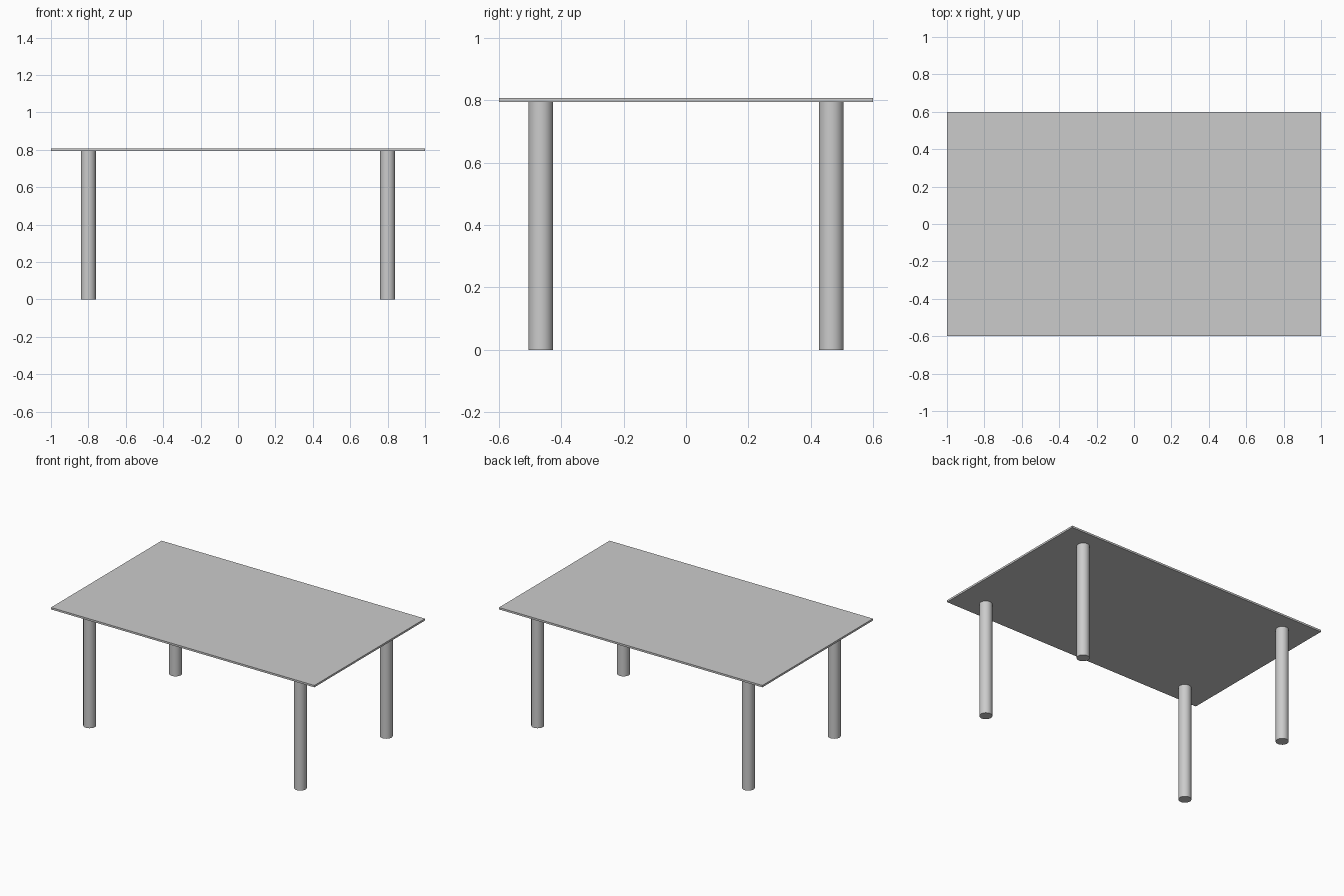
import bpy
from math import radians

if "Cube" in bpy.data.objects:
    bpy.data.objects.remove(bpy.data.objects["Cube"])

TOP_Z, THICK = 0.808, 0.013
LEG_H = TOP_Z - THICK

# Thin rectangular table top
bpy.ops.mesh.primitive_cube_add(size=1, location=(0, 0, TOP_Z - THICK / 2))
top = bpy.context.object
top.name = "table_top"
top.scale = (2.0, 1.2, THICK)
bpy.ops.object.transform_apply(location=False, rotation=False, scale=True)


# Round legs, one near each corner
def add_leg(name, x, y):
    bpy.ops.mesh.primitive_cylinder_add(vertices=32, radius=0.04, depth=LEG_H,
                                        location=(x, y, LEG_H / 2))
    bpy.context.object.name = name
    bpy.ops.object.shade_smooth_by_angle(angle=radians(30))


for depth_name, y in (("front", -0.466), ("back", 0.466)):
    for side_name, x in (("left", -0.8), ("right", 0.8)):
        add_leg(f"{depth_name}_{side_name}_leg", x, y)
